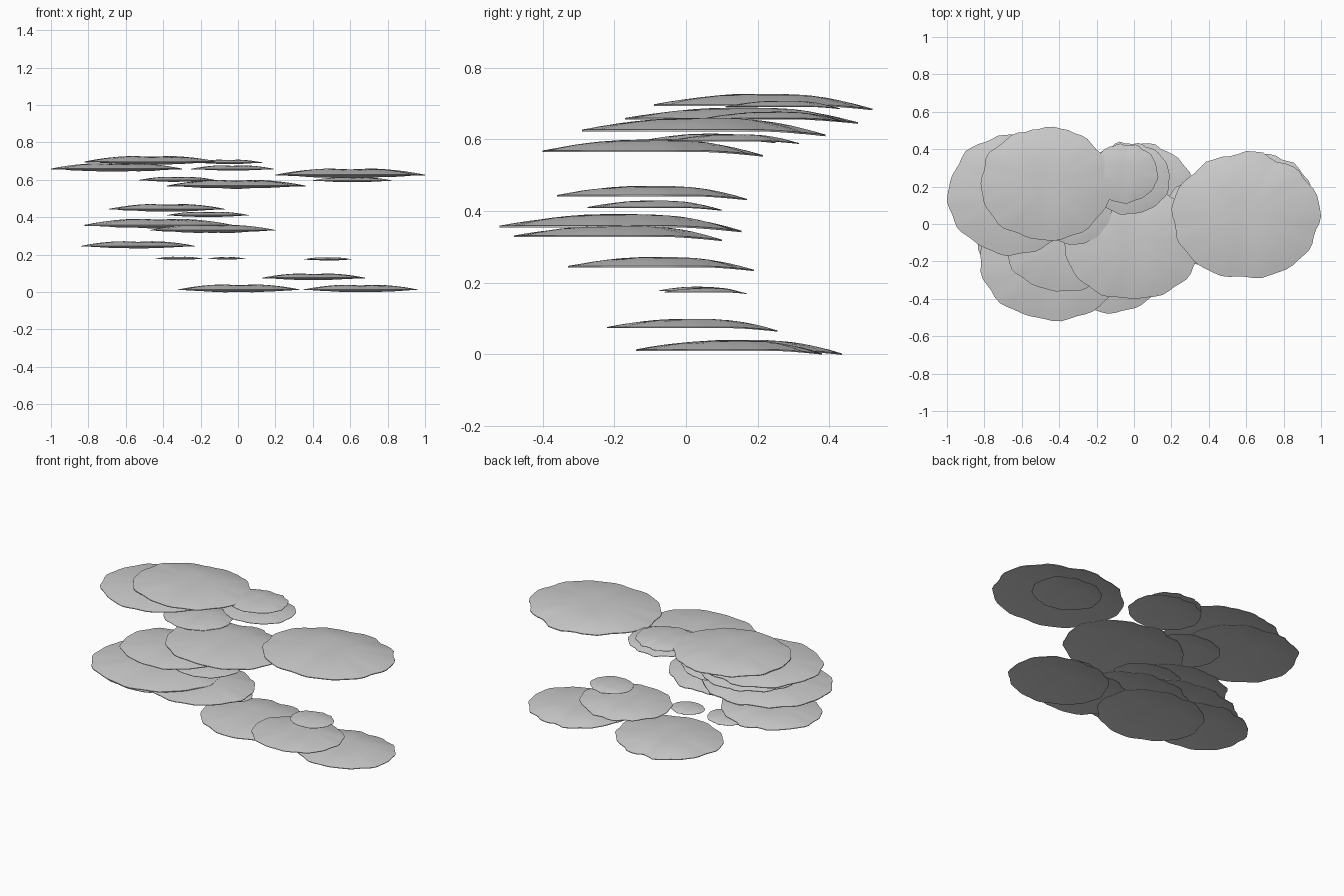
import bpy, bmesh, math, random

if "Cube" in bpy.data.objects:
    bpy.data.objects.remove(bpy.data.objects["Cube"])

random.seed(4)
RINGS, SEGS = 8, 56


def outline(seed):
    """Wavy rim, more ragged at the back, as a list of unit-box points."""
    rnd = random.Random(seed)
    ph = [rnd.uniform(0, 6.28) for _ in range(4)]
    pts = []
    for i in range(SEGS):
        a = 2 * math.pi * i / SEGS
        back = max(0, math.sin(a))
        r = 1 + 0.012 * math.sin(5 * a + ph[0]) + 0.010 * math.sin(9 * a + ph[1])
        r += 0.012 * math.sin(14 * a + ph[2])
        r += back ** 3 * 0.025 * math.copysign(1, math.sin(11 * a + ph[3]))
        pts.append((r * math.cos(a), r * math.sin(a)))
    x0, x1 = min(p[0] for p in pts), max(p[0] for p in pts)
    y0, y1 = min(p[1] for p in pts), max(p[1] for p in pts)
    return [((2 * x - x0 - x1) / (x1 - x0), (2 * y - y0 - y1) / (y1 - y0)) for x, y in pts]


def height(u, v, t):
    """Two-lobed dome height and drooping back edge, relative to half width."""
    dome = 0.092 * (1 - t ** 2.2) * (1 - 0.22 * math.exp(-(u / 0.22) ** 2))
    dome += 0.004 * math.sin(5 * u + 2 * v) * math.sin(4 * v - u) * (1 - t)
    droop = -0.035 * max(0, (v - 0.45) / 0.55) ** 1.5
    return dome, droop


def shelf_cap(name, seed, xa, xb, ya, yb, z):
    cx, cy, rx, ry = (xa + xb) / 2, (ya + yb) / 2, (xb - xa) / 2, (yb - ya) / 2
    rim = outline(seed)
    bm = bmesh.new()

    def skin(share, lift):
        rows = []
        for k in range(RINGS + 1):
            t = k / RINGS
            row = []
            for px, py in (rim if k else [(0, 0)]):
                u, v = px * t, py * t
                dome, droop = height(u, v, t)
                row.append(bm.verts.new((cx + u * rx, cy + v * ry,
                                         z + rx * (dome * share + droop + lift))))
            rows.append(row)
        for i in range(SEGS):
            j = (i + 1) % SEGS
            bm.faces.new((rows[0][0], rows[1][i], rows[1][j]))
            for k in range(1, RINGS):
                bm.faces.new((rows[k][i], rows[k + 1][i], rows[k + 1][j], rows[k][j]))
        return rows[-1]

    top, low = skin(1.0, 0.006), skin(0.45, -0.006)
    for i in range(SEGS):
        j = (i + 1) % SEGS
        bm.faces.new((top[i], low[i], low[j], top[j]))
    bmesh.ops.recalc_face_normals(bm, faces=bm.faces)
    mesh = bpy.data.meshes.new(name)
    bm.to_mesh(mesh)
    bm.free()
    ob = bpy.data.objects.new(name, mesh)
    bpy.context.collection.objects.link(ob)
    bpy.context.view_layer.objects.active = ob
    ob.select_set(True)
    bpy.ops.object.shade_smooth_by_angle(angle=math.radians(40))
    ob.select_set(False)


# Caps: left, right, front, back, rim height
caps = [
    (-0.82, -0.11, -0.09, 0.52, 0.696),
    (-0.23, 0.13, 0.11, 0.43, 0.692),
    (-1.00, -0.30, -0.17, 0.48, 0.658),
    (-0.25, 0.19, 0.05, 0.44, 0.658),
    (0.20, 1.00, -0.29, 0.39, 0.625),
    (0.40, 0.82, -0.05, 0.315, 0.596),
    (-0.53, -0.12, -0.11, 0.25, 0.598),
    (-0.38, 0.36, -0.40, 0.215, 0.567),
    (-0.69, -0.07, -0.36, 0.17, 0.443),
    (-0.38, 0.06, -0.275, 0.10, 0.410),
    (-0.82, -0.03, -0.52, 0.155, 0.357),
    (-0.47, 0.20, -0.48, 0.10, 0.330),
    (-0.84, -0.23, -0.33, 0.19, 0.245),
    (-0.44, -0.19, -0.075, 0.14, 0.178),
    (-0.16, 0.04, -0.02, 0.15, 0.178),
    (0.35, 0.61, -0.06, 0.17, 0.174),
    (0.13, 0.68, -0.22, 0.255, 0.075),
    (-0.32, 0.33, -0.125, 0.435, 0.012),
    (0.35, 0.96, -0.14, 0.38, 0.012),
]
for n, c in enumerate(caps):
    shelf_cap(f"shelf_cap_{n + 1}", n * 7 + 3, *c)
